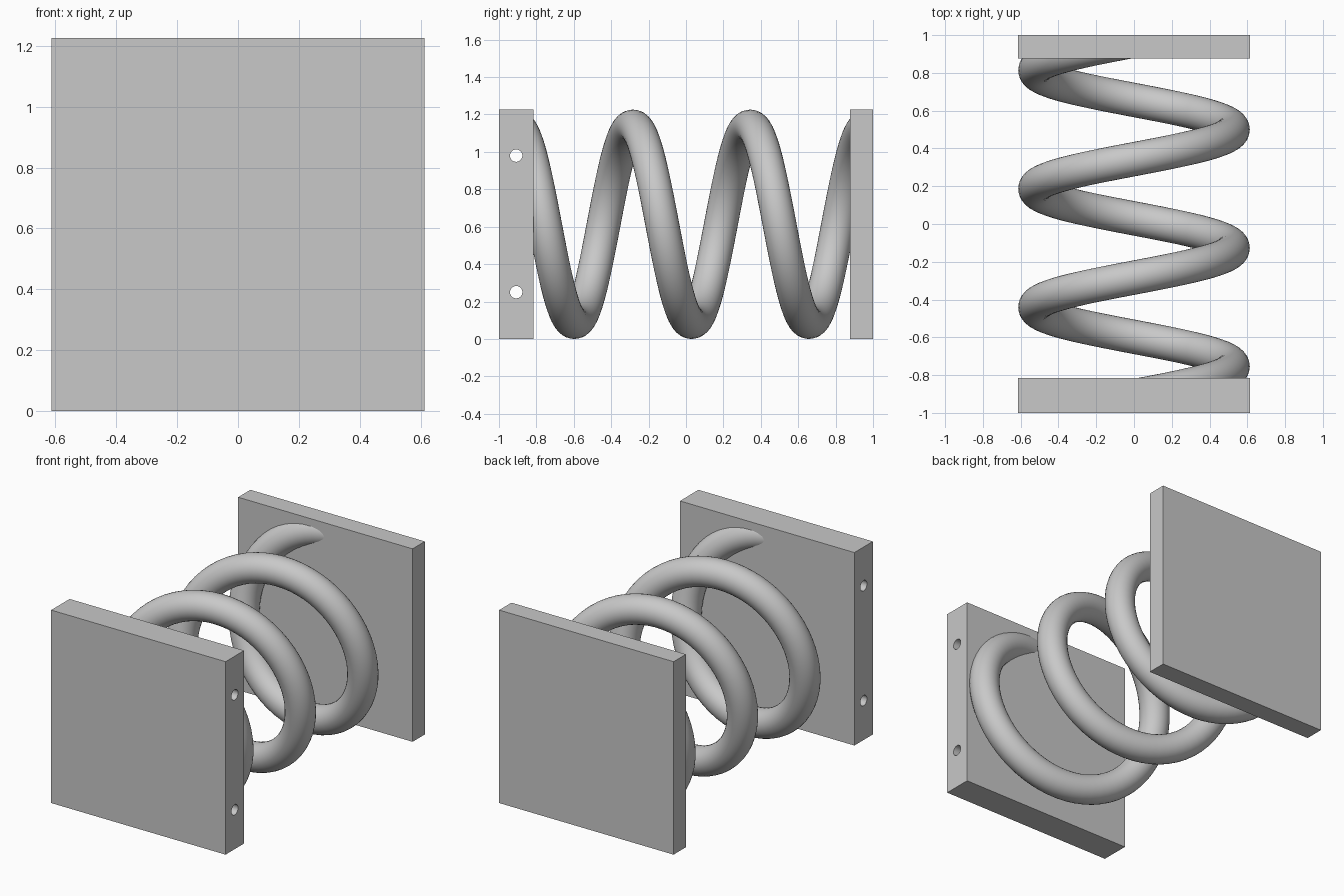
import bpy, bmesh
from math import cos, sin, pi
from mathutils import Vector, Matrix

if "Cube" in bpy.data.objects:
    bpy.data.objects.remove(bpy.data.objects["Cube"], do_unlink=True)

HALF = 0.613            # half width and half height of the plates
TUBE = 0.09             # spring wire radius
COIL = HALF - TUBE      # spring centreline radius
PITCH = 0.627
PHASE_Y = -0.754        # y where the wire reaches its +x side

grey = bpy.data.materials.new("Light Grey")
grey.use_nodes = True
grey.diffuse_color = (0.58, 0.58, 0.58, 1)
grey.node_tree.nodes["Principled BSDF"].inputs["Base Color"].default_value = grey.diffuse_color


def add_object(name, bm):
    bmesh.ops.recalc_face_normals(bm, faces=bm.faces)
    mesh = bpy.data.meshes.new(name)
    bm.to_mesh(mesh)
    bm.free()
    mesh.materials.append(grey)
    obj = bpy.data.objects.new(name, mesh)
    bpy.context.collection.objects.link(obj)
    return obj


def select_only(obj):
    bpy.ops.object.select_all(action='DESELECT')
    obj.select_set(True)
    bpy.context.view_layer.objects.active = obj


def plate(name, y0, y1):
    bm = bmesh.new()
    bmesh.ops.create_cube(bm, size=1)
    bmesh.ops.scale(bm, vec=(2 * HALF, y1 - y0, 2 * HALF), verts=bm.verts)
    bmesh.ops.translate(bm, vec=(0, (y0 + y1) / 2, HALF), verts=bm.verts)
    return add_object(name, bm)


# End plates
front_plate = plate("front_plate", -1, -0.815)
back_plate = plate("back_plate", 0.877, 1)

# Two holes drilled sideways through the front plate
bm = bmesh.new()
for z in (0.25, 0.98):
    place = Matrix.Translation((0, -0.908, z)) @ Matrix.Rotation(pi / 2, 4, 'Y')
    bmesh.ops.create_cone(bm, cap_ends=True, segments=32, radius1=0.033,
                          radius2=0.033, depth=3 * HALF, matrix=place)
cutter = add_object("hole_cutter", bm)
cutter.hide_render = True
drill = front_plate.modifiers.new("Holes", 'BOOLEAN')
drill.operation = 'DIFFERENCE'
drill.solver = 'EXACT'
drill.object = cutter
select_only(front_plate)
bpy.ops.object.modifier_apply(modifier=drill.name)
bpy.data.objects.remove(cutter, do_unlink=True)
bpy.ops.object.shade_smooth_by_angle()

# Coil spring: a circle swept along a helix about the y axis
SIDES, STEPS = 32, 64
first = round((-0.94 - PHASE_Y) / PITCH * STEPS)
last = round((1.0 - PHASE_Y) / PITCH * STEPS)
bm = bmesh.new()
rings = []
for i in range(first, last + 1):
    t = 2 * pi * i / STEPS
    out = Vector((cos(t), 0, -sin(t)))
    centre = out * COIL + Vector((0, PHASE_Y + PITCH * i / STEPS, HALF))
    tangent = Vector((-COIL * sin(t), PITCH / (2 * pi), -COIL * cos(t))).normalized()
    side = tangent.cross(out)
    rings.append([bm.verts.new(centre + TUBE * (cos(a) * out + sin(a) * side))
                  for a in (2 * pi * k / SIDES for k in range(SIDES))])
for a, b in zip(rings, rings[1:]):
    for k in range(SIDES):
        n = (k + 1) % SIDES
        bm.faces.new((a[k], a[n], b[n], b[k]))
bm.faces.new(rings[0])
bm.faces.new(rings[-1])

# Trim the spring ends just inside the plates
for y, direction in ((-0.83, -1), (0.89, 1)):
    cut = bmesh.ops.bisect_plane(bm, geom=bm.verts[:] + bm.edges[:] + bm.faces[:],
                                 plane_co=(0, y, 0), plane_no=(0, direction, 0),
                                 clear_outer=True)
    rim = [e for e in cut["geom_cut"] if isinstance(e, bmesh.types.BMEdge)]
    bmesh.ops.edgenet_fill(bm, edges=rim)
spring = add_object("coil_spring", bm)
select_only(spring)
bpy.ops.object.shade_smooth_by_angle()
